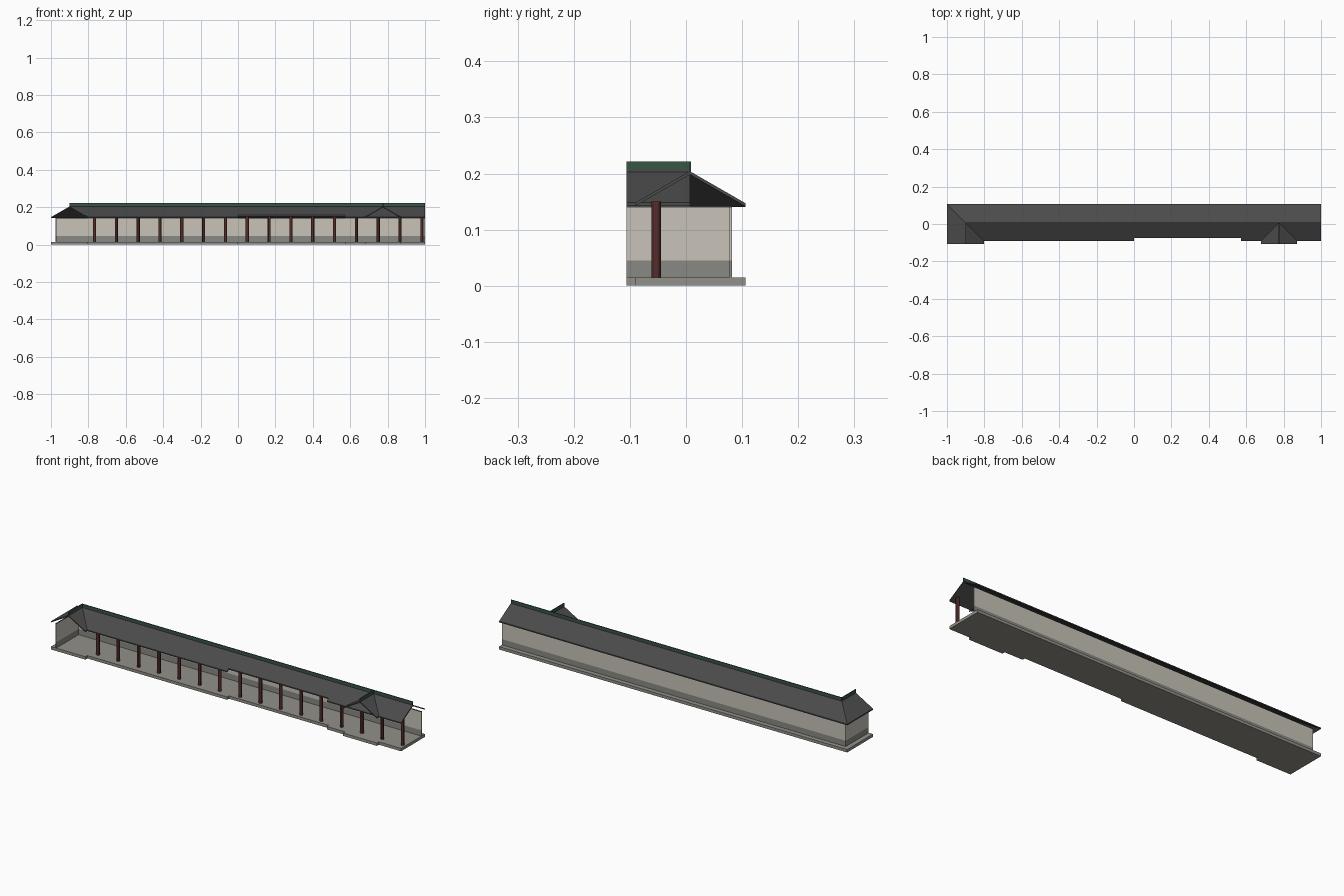
import bpy
import bmesh

cube = bpy.data.objects.get("Cube")
if cube:
    bpy.data.objects.remove(cube, do_unlink=True)


def material(name, rgb):
    m = bpy.data.materials.new(name)
    m.use_nodes = True
    m.diffuse_color = (*rgb, 1)
    m.node_tree.nodes["Principled BSDF"].inputs["Base Color"].default_value = (*rgb, 1)
    return m


PLASTER = material("plaster", (0.58, 0.55, 0.48))
SKIRT = material("grey_skirting", (0.25, 0.25, 0.23))
STONE = material("stone", (0.29, 0.28, 0.25))
TILE = material("dark_tile", (0.07, 0.07, 0.07))
TIMBER = material("red_timber", (0.09, 0.025, 0.025))
GREEN = material("green_ridge", (0.035, 0.095, 0.06))


def finish(name, bm, mat):
    bmesh.ops.recalc_face_normals(bm, faces=bm.faces)
    mesh = bpy.data.meshes.new(name)
    bm.to_mesh(mesh)
    bm.free()
    mesh.materials.append(mat)
    ob = bpy.data.objects.new(name, mesh)
    bpy.context.collection.objects.link(ob)
    return ob


def slab(name, outline, height, thick, mat):
    """Plan outline lifted to height(x, y) and thickened downwards."""
    bm = bmesh.new()
    top = bm.faces.new([bm.verts.new((x, y, height(x, y))) for x, y in outline])
    ext = bmesh.ops.extrude_face_region(bm, geom=[top], use_keep_orig=True)
    low = [v for v in ext["geom"] if isinstance(v, bmesh.types.BMVert)]
    bmesh.ops.translate(bm, vec=(0, 0, -thick), verts=low)
    return finish(name, bm, mat)


def box(name, x0, x1, y0, y1, z0, z1, mat):
    return slab(name, [(x0, y0), (x1, y0), (x1, y1), (x0, y1)],
                lambda x, y: z1, z1 - z0, mat)


# Main levels
FLOOR, WALL_TOP, RIDGE, CAP = 0.015, 0.142, 0.204, 0.221
RY, BACK, FRONT, STEP, WING = 0.007, 0.106, -0.09, -0.075, -0.106
LX, WX, HALF = -0.9, 0.775, 0.097
PITCH, ROOF_T = 0.575, 0.006

# Stepped stone platform
slab("platform", [(-1, BACK), (-1, WING), (LX + HALF, WING), (LX + HALF, FRONT),
                  (0, FRONT), (0, STEP), (0.573, STEP), (0.573, FRONT),
                  (WX - HALF, FRONT), (WX - HALF, WING), (WX + HALF, WING),
                  (WX + HALF, FRONT), (1, FRONT), (1, BACK)],
     lambda x, y: FLOOR, FLOOR, STONE)

# Back wall and end wall, each with skirting and a dark top rail
bands = [("skirting", FLOOR, 0.045, SKIRT), ("wall", 0.045, 0.139, PLASTER),
         ("top_rail", 0.139, WALL_TOP, TILE)]
for label, z0, z1, mat in bands:
    box("back_" + label, -0.975, 1, 0.077, 0.082, z0, z1, mat)
    box("end_" + label, -0.975, -0.97, WING, 0.077, z0, z1, mat)


# Roof slopes
def along(x, y):
    return RIDGE - PITCH * abs(y - RY)


def across(cx):
    return lambda x, y: RIDGE - PITCH * abs(x - cx)


slab("roof_back", [(-1, BACK), (LX, RY), (1, RY), (1, BACK)], along, ROOF_T, TILE)
slab("roof_front", [(LX, RY), (LX + HALF, FRONT), (0, FRONT), (0, STEP),
                    (0.573, STEP), (0.573, FRONT), (1, FRONT), (1, RY)],
     along, ROOF_T, TILE)
slab("corner_roof_outer", [(-1, BACK), (-1, WING), (LX, WING), (LX, RY)],
     across(LX), ROOF_T, TILE)
slab("corner_roof_inner", [(LX, RY), (LX, WING), (LX + HALF, WING), (LX + HALF, FRONT)],
     across(LX), ROOF_T, TILE)
for side, label in ((-1, "right"), (1, "left")):
    edge = WX + side * HALF
    slab("porch_roof_" + label, [(WX, RY), (WX, WING), (edge, WING), (edge, RY)],
         across(WX), ROOF_T, TILE)

# Ridge caps with a dark base course
for label, z0, z1, mat in (("base", RIDGE - 0.003, 0.208, TILE), ("cap", 0.208, CAP, GREEN)):
    box("main_ridge_" + label, LX, 1, RY - 0.002, RY + 0.002, z0, z1, mat)
    for part, cx in (("corner", LX), ("porch", WX)):
        box(part + "_ridge_" + label, cx - 0.002, cx + 0.002, WING, RY - 0.002, z0, z1, mat)

# Row of round columns
for i in range(16):
    x = -0.767 + i * 0.11667
    bm = bmesh.new()
    bmesh.ops.create_cone(bm, cap_ends=True, segments=12, radius1=0.0085,
                          radius2=0.0085, depth=0.15 - FLOOR)
    bmesh.ops.translate(bm, vec=(x, -0.053, (0.15 + FLOOR) / 2), verts=bm.verts)
    col = finish(f"column_{i + 1}", bm, TIMBER)
    bpy.ops.object.select_all(action="DESELECT")
    col.select_set(True)
    bpy.context.view_layer.objects.active = col
    bpy.ops.object.shade_smooth_by_angle()
